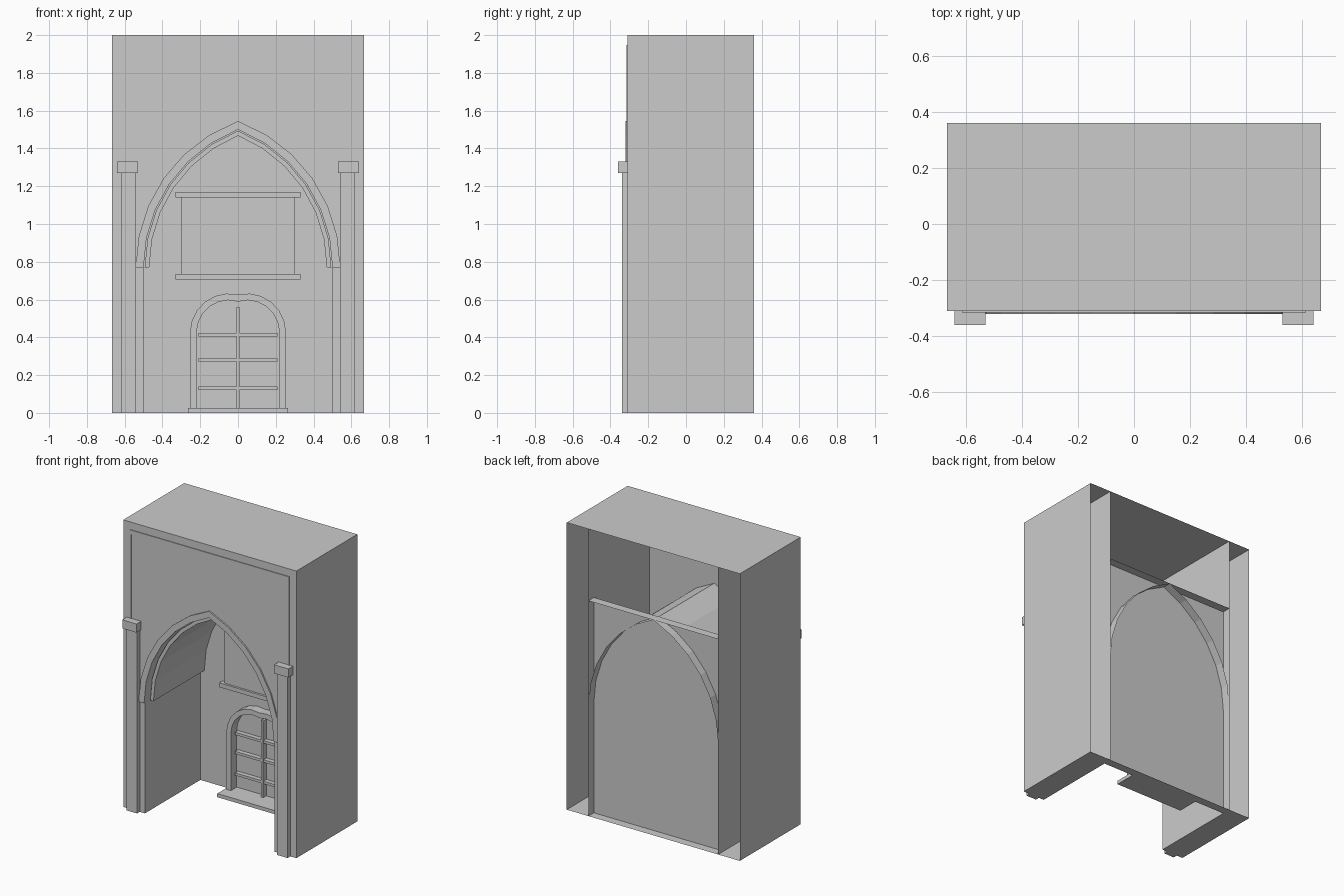
import bpy, bmesh, math

if "Cube" in bpy.data.objects:
    bpy.data.objects.remove(bpy.data.objects["Cube"])

stone = bpy.data.materials.new("grey_stone")
stone.diffuse_color = (0.6, 0.6, 0.6, 1)
stone.use_nodes = True
stone.node_tree.nodes["Principled BSDF"].inputs["Base Color"].default_value = stone.diffuse_color

W, H = 0.667, 2.0                    # half width and height of the block
FRONT, BACK, NICHE = -0.31, 0.36, 0.30
HALF, SPRING, APEX = 0.5, 0.77, 1.5  # pointed opening


def finish(name, bm, fix=True):
    if fix:
        bmesh.ops.recalc_face_normals(bm, faces=bm.faces[:])
    me = bpy.data.meshes.new(name)
    bm.to_mesh(me)
    bm.free()
    me.materials.append(stone)
    ob = bpy.data.objects.new(name, me)
    bpy.context.collection.objects.link(ob)
    return ob


def box(name, x0, x1, y0, y1, z0, z1):
    bm = bmesh.new()
    bmesh.ops.create_cube(bm, size=1)
    for v in bm.verts:
        v.co = ((x0, x1)[v.co.x > 0], (y0, y1)[v.co.y > 0], (z0, z1)[v.co.z > 0])
    return finish(name, bm)


def pair(name, x0, x1, *rest):
    box(name + "_right", x0, x1, *rest)
    box(name + "_left", -x1, -x0, *rest)


def sheet(name, *polys):
    bm = bmesh.new()
    for p in polys:
        bm.faces.new([bm.verts.new(c) for c in p])
    return finish(name, bm, False)


def band(name, outer, inner, y0, y1):
    """Solid strip between two matching profiles, from y0 to y1."""
    bm = bmesh.new()
    rings = [[bm.verts.new(c) for c in ((a[0], y0, a[1]), (b[0], y0, b[1]),
                                        (b[0], y1, b[1]), (a[0], y1, a[1]))]
             for a, b in zip(outer, inner)]
    for r, s in zip(rings, rings[1:]):
        for i in range(4):
            j = (i + 1) % 4
            bm.faces.new((r[i], r[j], s[j], s[i]))
    bm.faces.new(rings[0])
    bm.faces.new(rings[-1])
    return finish(name, bm)


def pointed(offset=0.0, n=6):
    """Two-centred arch from left springing over the apex to the right."""
    h = APEX - SPRING
    c = (h * h - HALF * HALF) / (2 * HALF)
    r = HALF + c + offset
    top = math.acos(c / r)
    half = [(r * math.cos(top * i / n) - c, SPRING + r * math.sin(top * i / n))
            for i in range(n + 1)]
    half[-1] = (0.0, half[-1][1])
    return [(-x, z) for x, z in half] + half[-2::-1]


def door_arch(rx, rz, n=6):
    """Jambs and a double-lobed head with a slight dip in the middle."""
    cx, cz = 0.05, 0.42
    end = math.acos(-cx / rx)
    half = [(cx + rx, 0.02)]
    half += [(cx + rx * math.cos(end * i / n), cz + rz * math.sin(end * i / n))
             for i in range(n + 1)]
    half[-1] = (0.0, half[-1][1])
    return [(-x, z) for x, z in half] + half[-2::-1]


arch = pointed()

# Hollow block, open at the back
outline = [(-W, 0), (-HALF, 0)] + arch + [(HALF, 0), (W, 0), (W, H), (-W, H)]
sheet("front_wall", [(x, FRONT, z) for x, z in outline])
sheet("roof", [(-W, FRONT, H), (W, FRONT, H), (W, BACK, H), (-W, BACK, H)])
for s, side in ((1, "right"), (-1, "left")):
    wall = [(s * W, FRONT, 0), (s * W, BACK, 0), (s * W, BACK, H), (s * W, FRONT, H)]
    base = [(s * W, FRONT, 0), (s * HALF, FRONT, 0), (s * HALF, BACK, 0), (s * W, BACK, 0)]
    inner = [(s * HALF, y, z) for _, y, z in wall]
    sheet("side_wall_" + side, wall[::s])
    sheet("side_base_" + side, base[::s])
    sheet("niche_side_" + side, inner[::-s])

# Niche rear wall with its ledge and base behind
sheet("niche_back_wall", [(-HALF, NICHE, 0), (HALF, NICHE, 0),
                          (HALF, NICHE, APEX), (-HALF, NICHE, APEX)])
sheet("rear_base", [(-HALF, BACK, 0), (HALF, BACK, 0), (HALF, NICHE, 0), (-HALF, NICHE, 0)])
sheet("rear_ledge", [(-HALF, NICHE, APEX), (HALF, NICHE, APEX),
                     (HALF, BACK, APEX), (-HALF, BACK, APEX)])

# Vault skin through the full depth, and its thicker lining
sheet("vault", *[[(a[0], FRONT, a[1]), (b[0], FRONT, b[1]),
                  (b[0], BACK, b[1]), (a[0], BACK, a[1])]
                 for a, b in zip(arch, arch[1:])])
band("vault_lining", pointed(-0.006), pointed(-0.03), -0.26, NICHE)

# Raised trim around the opening
band("arch_trim", pointed(0.042), arch, -0.32, FRONT)

# Pilasters with capitals, and thin framing lines above
pair("pilaster", 0.54, 0.62, -0.34, FRONT, 0, 1.27)
pair("capital", 0.53, 0.64, BACK * -1, FRONT, 1.27, 1.33)
pair("frame_line", 0.605, 0.613, -0.315, FRONT, 1.33, 1.92)
box("frame_top", -0.613, 0.613, -0.315, FRONT, 1.917, 1.947)

# Window panel between two ledges
box("window_panel", -0.30, 0.30, 0.28, NICHE, 0.735, 1.14)
box("window_head", -0.33, 0.33, 0.265, NICHE, 1.14, 1.17)
box("window_sill", -0.33, 0.33, 0.265, NICHE, 0.705, 0.735)

# Door frame, glazing bars and threshold
band("door_frame", door_arch(0.205, 0.212), door_arch(0.17, 0.177), 0.235, NICHE)
box("door_mullion", -0.008, 0.008, 0.265, NICHE, 0.02, 0.56)
for i, z in enumerate((0.13, 0.28, 0.413)):
    box("door_bar_%d" % (i + 1), -0.21, 0.21, 0.268, NICHE, z - 0.009, z + 0.009)
box("threshold", -0.265, 0.265, 0.15, NICHE, 0, 0.025)
